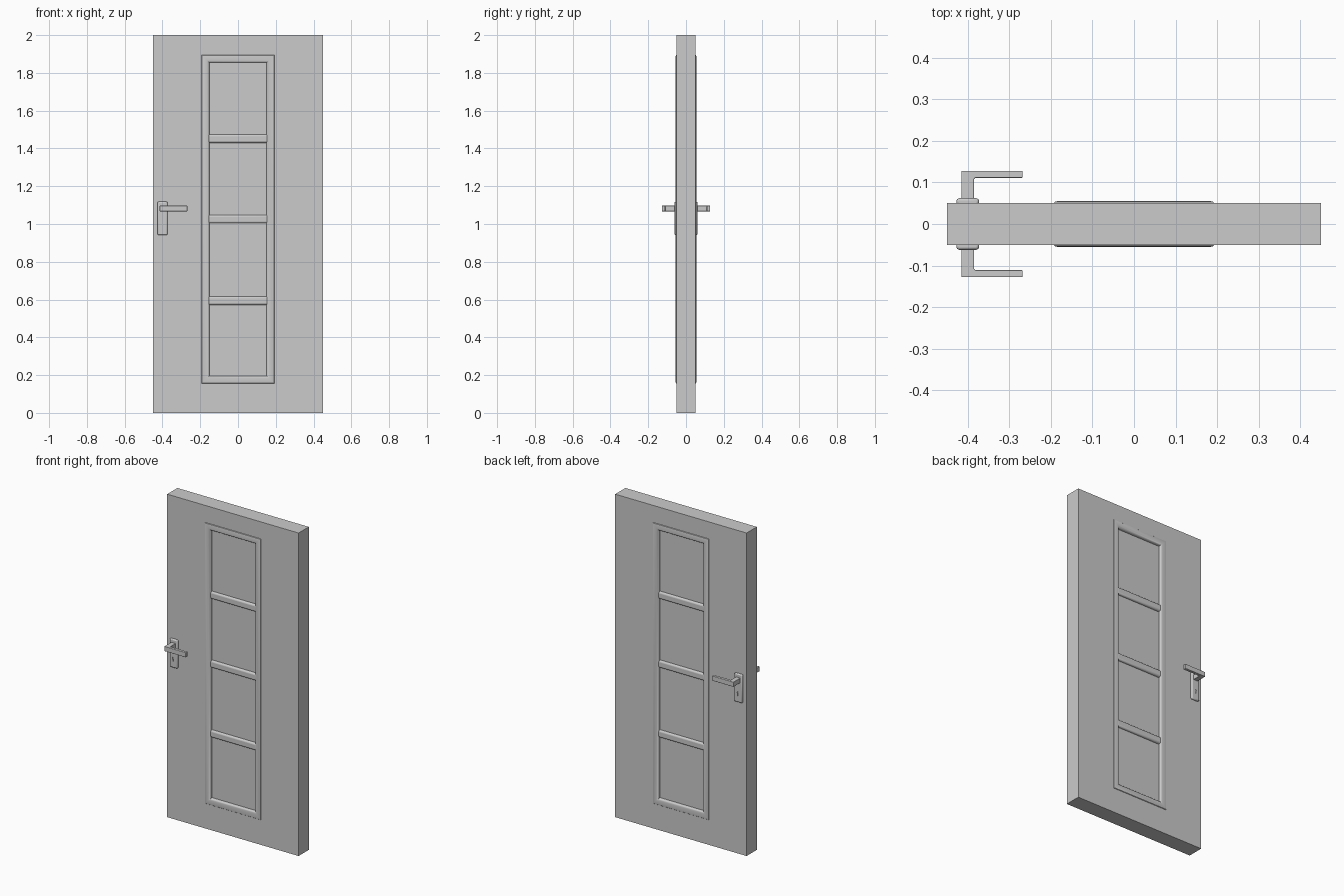
import bpy, bmesh, math
from mathutils import Vector

if "Cube" in bpy.data.objects:
    bpy.data.objects.remove(bpy.data.objects["Cube"])


def finish(bm, name, bevel=0.0, segments=3, smooth=True):
    bmesh.ops.recalc_face_normals(bm, faces=bm.faces)
    me = bpy.data.meshes.new(name)
    bm.to_mesh(me)
    bm.free()
    ob = bpy.data.objects.new(name, me)
    bpy.context.collection.objects.link(ob)
    if smooth:
        bpy.ops.object.select_all(action='DESELECT')
        ob.select_set(True)
        bpy.context.view_layer.objects.active = ob
        bpy.ops.object.shade_smooth_by_angle(angle=math.radians(35))
    if bevel:
        m = ob.modifiers.new("bevel", 'BEVEL')
        m.width, m.segments = bevel, segments
        m.limit_method = 'ANGLE'
    return ob


def box(name, lo, hi, bevel=0.0, segments=3, smooth=False):
    bm = bmesh.new()
    bmesh.ops.create_cube(bm, size=1)
    lo, hi = Vector(lo), Vector(hi)
    for v in bm.verts:
        v.co = Vector(((lo[i] + hi[i]) / 2 + v.co[i] * (hi[i] - lo[i])) for i in range(3))
    return finish(bm, name, bevel, segments, smooth)


def cut(target, cutter):
    cutter.hide_render = True
    cutter.hide_set(True)
    cutter.display_type = 'WIRE'
    m = target.modifiers.new("cut", 'BOOLEAN')
    m.operation, m.solver, m.object = 'DIFFERENCE', 'EXACT', cutter


def prism(name, outline, z0, z1, bevel):
    # outline in xy, extruded along z
    bm = bmesh.new()
    face = bm.faces.new([bm.verts.new((x, y, z0)) for x, y in outline])
    ext = bmesh.ops.extrude_face_region(bm, geom=[face])
    for v in ext["geom"]:
        if isinstance(v, bmesh.types.BMVert):
            v.co.z = z1
    return finish(bm, name, bevel)


def moulding(name, x, z0, z1, profile, s):
    # mitred sweep of (inset, height) profile around a rectangle
    bm = bmesh.new()
    loops = [[bm.verts.new(p) for p in ((-x + d, s * h, z0 + d), (x - d, s * h, z0 + d),
                                       (x - d, s * h, z1 - d), (-x + d, s * h, z1 - d))]
             for d, h in profile]
    for i in range(len(loops)):
        a, b = loops[i], loops[(i + 1) % len(loops)]
        for k in range(4):
            n = (k + 1) % 4
            bm.faces.new((a[k], a[n], b[n], b[k]))
    return finish(bm, name)


# Door leaf with a recessed panel field on both faces
leaf = box("door_leaf", (-0.45, -0.05, 0), (0.45, 0.05, 2))

# Glazing bars running through the panel field
for i, z in enumerate((0.594, 1.026, 1.452)):
    box(f"panel_bar_{i + 1}", (-0.16, -0.049, z - 0.022), (0.16, 0.049, z + 0.022), 0.01, 4, True)

# Moulding cross-section: rounded outer lip, rounded inner edge down to the panel
PROFILE = [(0, 0.045), (0, 0.051), (0.002, 0.0535), (0.008, 0.055), (0.028, 0.055),
           (0.034, 0.0535), (0.038, 0.050), (0.04, 0.045), (0.04, 0.03), (0.02, 0.03)]

for side, s in (("front", -1), ("back", 1)):
    ys = sorted((s * 0.035, s * 0.08))
    cut(leaf, box(f"recess_cutter_{side}", (-0.17, ys[0], 0.175), (0.17, ys[1], 1.875)))
    moulding(f"panel_moulding_{side}", 0.192, 0.155, 1.895, PROFILE, s)

    # Handle backplate with chamfered rim and keyhole
    ys = sorted((s * 0.045, s * 0.062))
    plate = box(f"handle_plate_{side}", (-0.427, ys[0], 0.942), (-0.373, ys[1], 1.118), 0.006, 2, True)
    ys = sorted((s * 0.057, s * 0.08))
    bm = bmesh.new()
    pts = [(0.006 * math.cos(math.radians(a)), 0.006 * math.sin(math.radians(a)))
           for a in range(-50, 231, 28)] + [(-0.003, -0.022), (0.003, -0.022)]
    face = bm.faces.new([bm.verts.new((-0.4 + x, ys[0], 1.003 + z)) for x, z in pts])
    ext = bmesh.ops.extrude_face_region(bm, geom=[face])
    for v in ext["geom"]:
        if isinstance(v, bmesh.types.BMVert):
            v.co.y = ys[1]
    cut(plate, finish(bm, f"keyhole_cutter_{side}", smooth=False))

    # L-shaped lever
    L = [(-0.415, 0.055), (-0.385, 0.055), (-0.385, 0.108), (-0.382, 0.111),
         (-0.268, 0.111), (-0.268, 0.128), (-0.415, 0.128)]
    prism(f"handle_lever_{side}", [(x, s * y) for x, y in L], 1.067, 1.097, 0.005)
